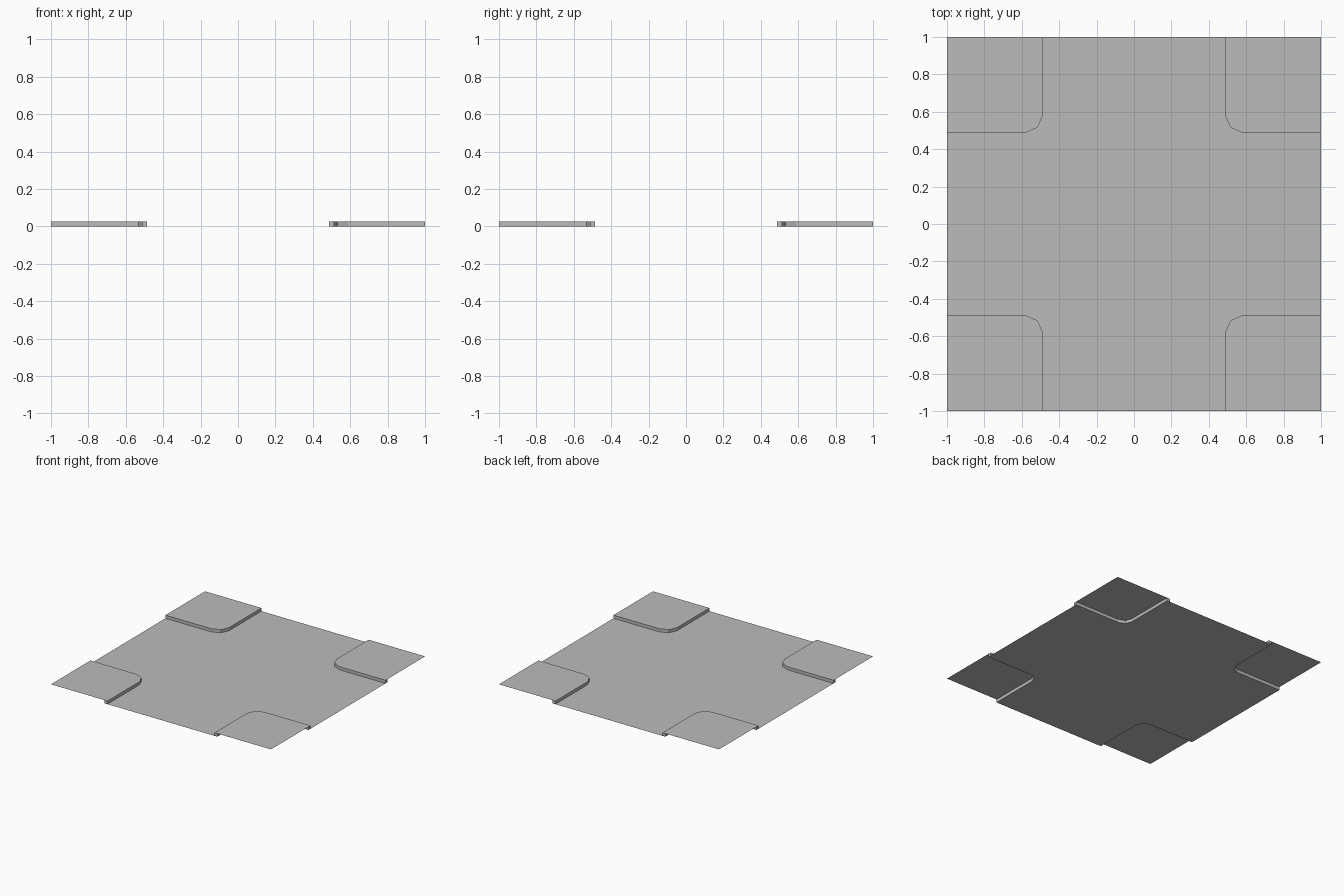
import bpy
import bmesh

cube = bpy.data.objects.get("Cube")
if cube:
    bpy.data.objects.remove(cube, do_unlink=True)

KERB_HEIGHT = 0.026
# Kerb lines in one quarter, running from the side edge to the end edge
ROAD_LINE = [(1, 0.487), (0.58, 0.487), (0.516, 0.516), (0.487, 0.58), (0.487, 1)]
PAVEMENT_LINE = [(1, 0.513), (0.587, 0.513), (0.533, 0.533), (0.513, 0.587), (0.513, 1)]
QUARTERS = {
    "back_left": (1, 1),
    "back_right": (-1, 1),
    "front_right": (-1, -1),
    "front_left": (1, -1),
}

grey = bpy.data.materials.new("concrete_grey")
grey.use_nodes = True
colour = (0.5, 0.5, 0.5, 1)
grey.diffuse_color = colour
grey.node_tree.nodes["Principled BSDF"].inputs["Base Color"].default_value = colour


def place(line, quarter):
    """Mirror a line into a quarter, keeping it counter-clockwise."""
    sx, sy = quarter
    points = [(x * sx, y * sy) for x, y in line]
    return points if sx * sy > 0 else points[::-1]


def slab(name, outline, z, height=0):
    """Flat sheet facing up, or a closed solid if a height is given."""
    bm = bmesh.new()
    face = bm.faces.new([bm.verts.new((x, y, z)) for x, y in outline])
    if height:
        top = bmesh.ops.extrude_face_region(bm, geom=[face], use_keep_orig=True)["geom"]
        verts = [v for v in top if isinstance(v, bmesh.types.BMVert)]
        bmesh.ops.translate(bm, verts=verts, vec=(0, 0, height))
        bmesh.ops.recalc_face_normals(bm, faces=bm.faces)
    else:
        face.normal_update()
        if face.normal.z < 0:
            face.normal_flip()
    bmesh.ops.triangulate(bm, faces=[f for f in bm.faces if len(f.verts) > 4])
    mesh = bpy.data.meshes.new(name)
    bm.to_mesh(mesh)
    bm.free()
    mesh.materials.append(grey)
    obj = bpy.data.objects.new(name, mesh)
    bpy.context.collection.objects.link(obj)
    return obj


# Cross-shaped road surface with rounded inner corners
road = []
for quarter in QUARTERS.values():
    road += place(ROAD_LINE, quarter)
slab("road", road, 0)

# Raised kerb and pavement in each corner
for name, quarter in QUARTERS.items():
    slab("kerb_" + name, place(ROAD_LINE + PAVEMENT_LINE[::-1], quarter), 0, KERB_HEIGHT)
    slab("pavement_" + name, place(PAVEMENT_LINE + [(1, 1)], quarter), KERB_HEIGHT)
